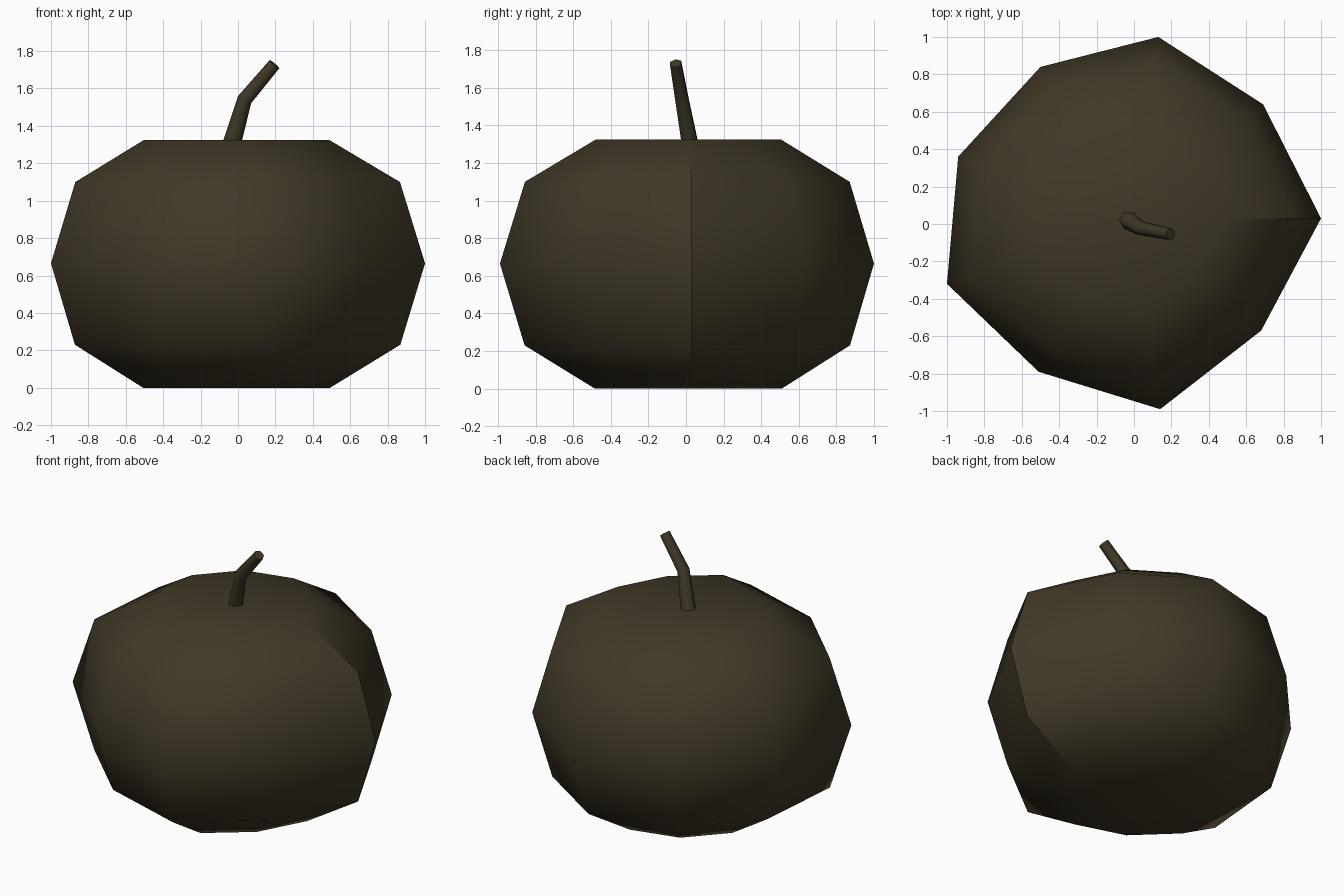
import bpy, bmesh
from mathutils import Vector

if "Cube" in bpy.data.objects:
    bpy.data.objects.remove(bpy.data.objects["Cube"])


def flat_colour(name, rgb):
    m = bpy.data.materials.new(name)
    m.diffuse_color = (*rgb, 1)
    m.use_nodes = True
    m.node_tree.nodes["Principled BSDF"].inputs["Base Color"].default_value = m.diffuse_color
    return m


def loft(name, rings, material, caps=None):
    """Skin closed rings from bottom to top; caps are optional pole points."""
    bm = bmesh.new()
    rows = [[bm.verts.new(p) for p in ring] for ring in rings]
    n = len(rows[0])
    for low, high in zip(rows, rows[1:]):
        for i in range(n):
            j = (i + 1) % n
            bm.faces.new((low[i], low[j], high[j], high[i]))
    if caps:
        for row, point in zip((rows[0], rows[-1]), caps):
            pole = bm.verts.new(point)
            for i in range(n):
                bm.faces.new((row[i], row[(i + 1) % n], pole))
    else:
        bm.faces.new(rows[0])
        bm.faces.new(rows[-1])
    bmesh.ops.recalc_face_normals(bm, faces=bm.faces)
    for f in bm.faces:
        f.smooth = True
    me = bpy.data.meshes.new(name)
    # Hard seam down the first column of the body
    if caps:
        for low, high in zip(rows, rows[1:]):
            bm.edges.get((low[0], high[0])).smooth = False
    else:
        for row in (rows[0], rows[-1]):
            for i in range(n):
                bm.edges.get((row[i], row[(i + 1) % n])).smooth = False
    bm.to_mesh(me)
    bm.free()
    me.materials.append(material)
    ob = bpy.data.objects.new(name, me)
    bpy.context.collection.objects.link(ob)
    return ob


olive = flat_colour("dark olive brown", (0.052, 0.040, 0.020))

# Squashed nine-sided body: one irregular outline scaled at five heights
outline = [(1.0, 0.03), (0.69, 0.64), (0.13, 1.0), (-0.5, 0.84), (-0.94, 0.36),
           (-1.0, -0.32), (-0.51, -0.79), (0.14, -0.99), (0.68, -0.57)]
cx, cy = -0.015, 0.02
levels = [(0.0, 0.5), (0.23, 0.87), (0.665, 1.0), (1.10, 0.868), (1.325, 0.495)]
body = [[(cx + (x - cx) * s, cy + (y - cy) * s, z) for x, y in outline]
        for z, s in levels]
loft("pumpkin_body", body, olive, [(cx, cy, 0.003), (cx, cy, 1.32)])

# Bent six-sided stem tapering to a cut tip
path = [Vector(p) for p in ((-0.04, 0.025, 1.28), (0.035, -0.022, 1.54), (0.195, -0.055, 1.73))]
radii = [0.05, 0.04, 0.034]
tangents = [path[1] - path[0], path[2] - path[0], path[2] - path[1]]
stem = []
for p, r, t in zip(path, radii, tangents):
    t.normalize()
    side = Vector((0, 1, 0)).cross(t).normalized()
    up = t.cross(side)
    # Hexagon corners built from the two cross axes
    stem.append([p + (side * a + up * b) * r for a, b in
                 ((1, 0), (0.5, 0.87), (-0.5, 0.87), (-1, 0), (-0.5, -0.87), (0.5, -0.87))])
loft("stem", stem, olive)
